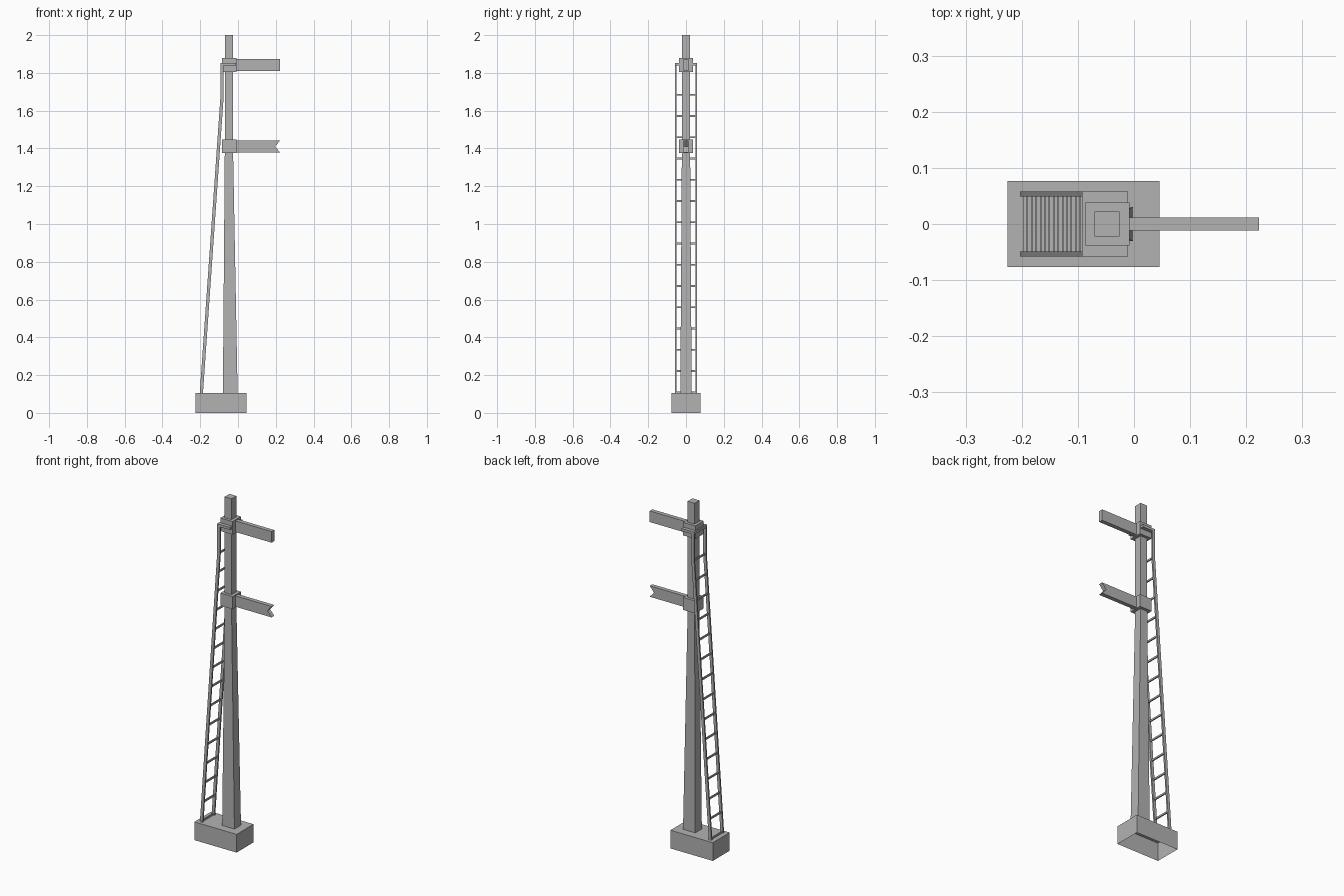
import bpy, bmesh
from mathutils import Vector

cube = bpy.data.objects.get("Cube")
if cube:
    bpy.data.objects.remove(cube, do_unlink=True)

GREY = (0.45, 0.45, 0.45, 1)
grey = bpy.data.materials.new("plain grey")
grey.diffuse_color = GREY
grey.use_nodes = True
grey.node_tree.nodes["Principled BSDF"].inputs["Base Color"].default_value = GREY


def finish(name, bm):
    bmesh.ops.recalc_face_normals(bm, faces=bm.faces)
    mesh = bpy.data.meshes.new(name)
    bm.to_mesh(mesh)
    bm.free()
    mesh.materials.append(grey)
    obj = bpy.data.objects.new(name, mesh)
    bpy.context.collection.objects.link(obj)
    return obj


def loft(bm, sections, cap_start=True, cap_end=True):
    """Skin a list of matching vertex rings."""
    rings = [[bm.verts.new(p) for p in s] for s in sections]
    n = len(rings[0])
    for a, b in zip(rings, rings[1:]):
        for i in range(n):
            j = (i + 1) % n
            bm.faces.new((a[i], a[j], b[j], b[i]))
    if cap_start:
        bm.faces.new(rings[0][::-1])
    if cap_end:
        bm.faces.new(rings[-1])


def rect(x0, x1, y, z, yc=0):
    return [(x0, yc - y, z), (x1, yc - y, z), (x1, yc + y, z), (x0, yc + y, z)]


def box(name, x0, x1, y, z0, z1, bottom=True):
    bm = bmesh.new()
    loft(bm, [rect(x0, x1, y, z0), rect(x0, x1, y, z1)], cap_start=bottom)
    return finish(name, bm)


# Footing, hollow underneath
BASE_TOP = 0.105
box("base", -0.225, 0.045, 0.077, 0, BASE_TOP, bottom=False)

# Mast: tapered lower part, straight upper part
bm = bmesh.new()
loft(bm, [rect(-0.08, -0.002, 0.03, BASE_TOP),
          rect(-0.07, -0.026, 0.022, 1.38),
          rect(-0.07, -0.026, 0.022, 2)], cap_start=False)
finish("mast", bm)

# Collars around the mast and the plate holding the ladder
box("upper_collar", -0.086, -0.008, 0.038, 1.805, 1.88)
box("lower_collar", -0.086, -0.008, 0.038, 1.375, 1.447)
box("ladder_plate", -0.092, -0.011, 0.058, 1.838, 1.853)


# Signal arms, the lower one with a notched end
def arm(name, profile):
    bm = bmesh.new()
    loft(bm, [[(x, y, z) for x, z in profile] for y in (-0.012, 0.012)])
    finish(name, bm)


TIP = 0.223
arm("upper_arm", [(-0.01, 1.81), (TIP, 1.81), (TIP, 1.874), (-0.01, 1.874)])
arm("lower_arm", [(-0.01, 1.379), (TIP, 1.379), (0.196, 1.41),
                  (TIP, 1.442), (-0.01, 1.442)])

# Ladder rails: sloping, then upright at the top
LOW = Vector((-0.194, 0, BASE_TOP))
BEND = Vector((-0.084, 0, 1.68))
HALF = 0.0085
for side, label in ((1, "back"), (-1, "front")):
    bm = bmesh.new()
    loft(bm, [rect(x - HALF, x + HALF, 0.0045, z, side * 0.0535)
              for x, z in ((LOW.x, LOW.z), (BEND.x, BEND.z), (BEND.x, 1.853))])
    finish("ladder_rail_" + label, bm)

# Ladder rungs
RUNGS = 15
for i in range(RUNGS):
    p = LOW.lerp(BEND, i / (RUNGS - 1))
    z = p.z + 0.004
    box(f"ladder_rung_{i + 1}", p.x - 0.0035, p.x + 0.0035, 0.05, z - 0.005, z + 0.005)
